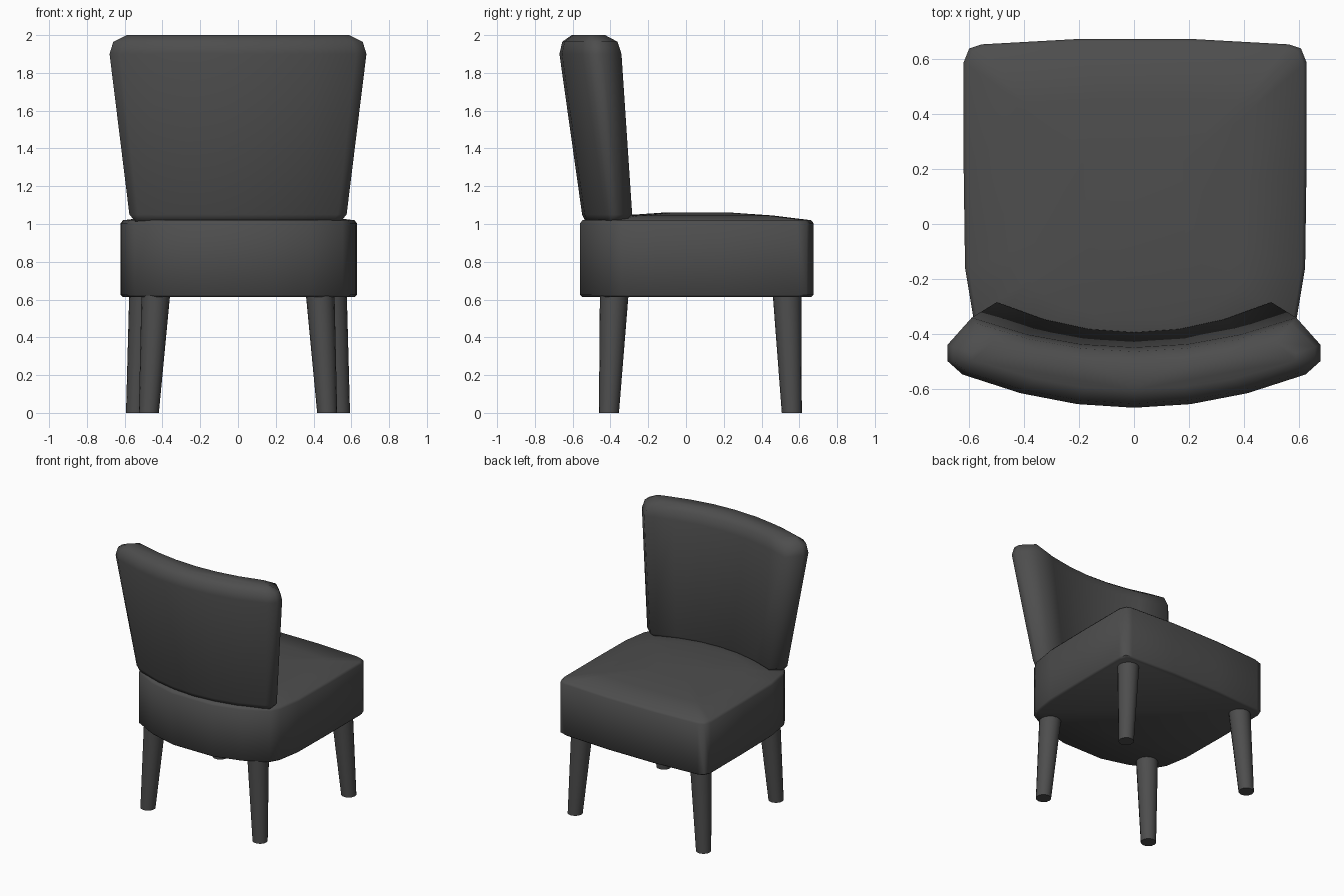
import bpy, bmesh, math
from mathutils import Vector

cube = bpy.data.objects.get("Cube")
if cube:
    bpy.data.objects.remove(cube, do_unlink=True)

# One charcoal finish for upholstery and legs
charcoal = bpy.data.materials.new("charcoal")
charcoal.use_nodes = True
colour = (0.075, 0.075, 0.075, 1)
charcoal.diffuse_color = colour
charcoal.node_tree.nodes["Principled BSDF"].inputs["Base Color"].default_value = colour


def loft(name, rings, angle):
    """Skin a stack of closed rings, cap both ends, and shade it."""
    bm = bmesh.new()
    loops = [[bm.verts.new(p) for p in ring] for ring in rings]
    n = len(loops[0])
    for a, b in zip(loops, loops[1:]):
        for i in range(n):
            j = (i + 1) % n
            bm.faces.new((a[i], a[j], b[j], b[i]))
    bm.faces.new(loops[0][::-1])
    bm.faces.new(loops[-1])
    bmesh.ops.recalc_face_normals(bm, faces=bm.faces)
    mesh = bpy.data.meshes.new(name)
    bm.to_mesh(mesh)
    bm.free()
    mesh.materials.append(charcoal)
    obj = bpy.data.objects.new(name, mesh)
    bpy.context.collection.objects.link(obj)
    bpy.ops.object.select_all(action='DESELECT')
    obj.select_set(True)
    bpy.context.view_layer.objects.active = obj
    bpy.ops.object.shade_smooth_by_angle(angle=math.radians(angle))
    return obj


# Seat cushion: half outline mirrored, stacked, then domed towards the middle
half = [(0.2, 0.675), (0.56, 0.655), (0.605, 0.64), (0.625, 0.59), (0.625, 0.2),
        (0.62, -0.16), (0.59, -0.34), (0.55, -0.41), (0.38, -0.5), (0.17, -0.56)]
outline = half + [(-x, y) for x, y in reversed(half)]
centre_y = 0.06
seat_levels = [(0.613, 0.98), (0.625, 1), (1.005, 1), (1.02, 0.98),
               (1.045, 0.65), (1.06, 0.3)]
seat_rings = [[(x * s + 0.004, centre_y + (y - centre_y) * s, z) for x, y in outline]
              for z, s in seat_levels]
loft("seat", seat_rings, 50)


# Backrest: curved cross-sections that widen and lean back with height
def backrest_ring(z, width, inner_y, outer_y, curve):
    steps = [-1, -0.66, -0.33, 0, 0.33, 0.66, 1]
    thick = inner_y - outer_y
    ring = [(0.92 * width * s, outer_y + curve * (0.92 * width * s) ** 2, z) for s in steps]
    end_y = inner_y + curve * (0.87 * width) ** 2
    tips = [(width, end_y - f * thick, z) for f in (0.72, 0.45)]
    ring += tips
    ring += [(0.87 * width * s, inner_y + curve * (0.87 * width * s) ** 2, z)
             for s in reversed(steps)]
    return ring + [(-x, y, z) for x, y, z in reversed(tips)]


backrest_levels = [(1.01, 0.54, -0.42, -0.53, 0.44), (1.05, 0.575, -0.395, -0.55, 0.44),
                   (1.9, 0.68, -0.45, -0.67, 0.31), (1.965, 0.66, -0.465, -0.655, 0.31),
                   (2.0, 0.59, -0.51, -0.605, 0.31)]
loft("backrest", [backrest_ring(*level) for level in backrest_levels], 70)


# Tapered, splayed legs
def leg(name, foot, top):
    rings = [[(c[0] + r * math.cos(a * math.tau / 16), c[1] + r * math.sin(a * math.tau / 16), c[2])
              for a in range(16)]
             for c, r in ((foot, 0.053), (top, 0.076))]
    loft(name, rings, 40)


for side, label in ((1, "left"), (-1, "right")):
    leg("backrest_leg_" + label, (side * 0.472, -0.408, 0), (side * 0.435, -0.38, 0.63))
    leg("seat_edge_leg_" + label, (side * 0.54, 0.56, 0), (side * 0.5, 0.535, 0.63))
